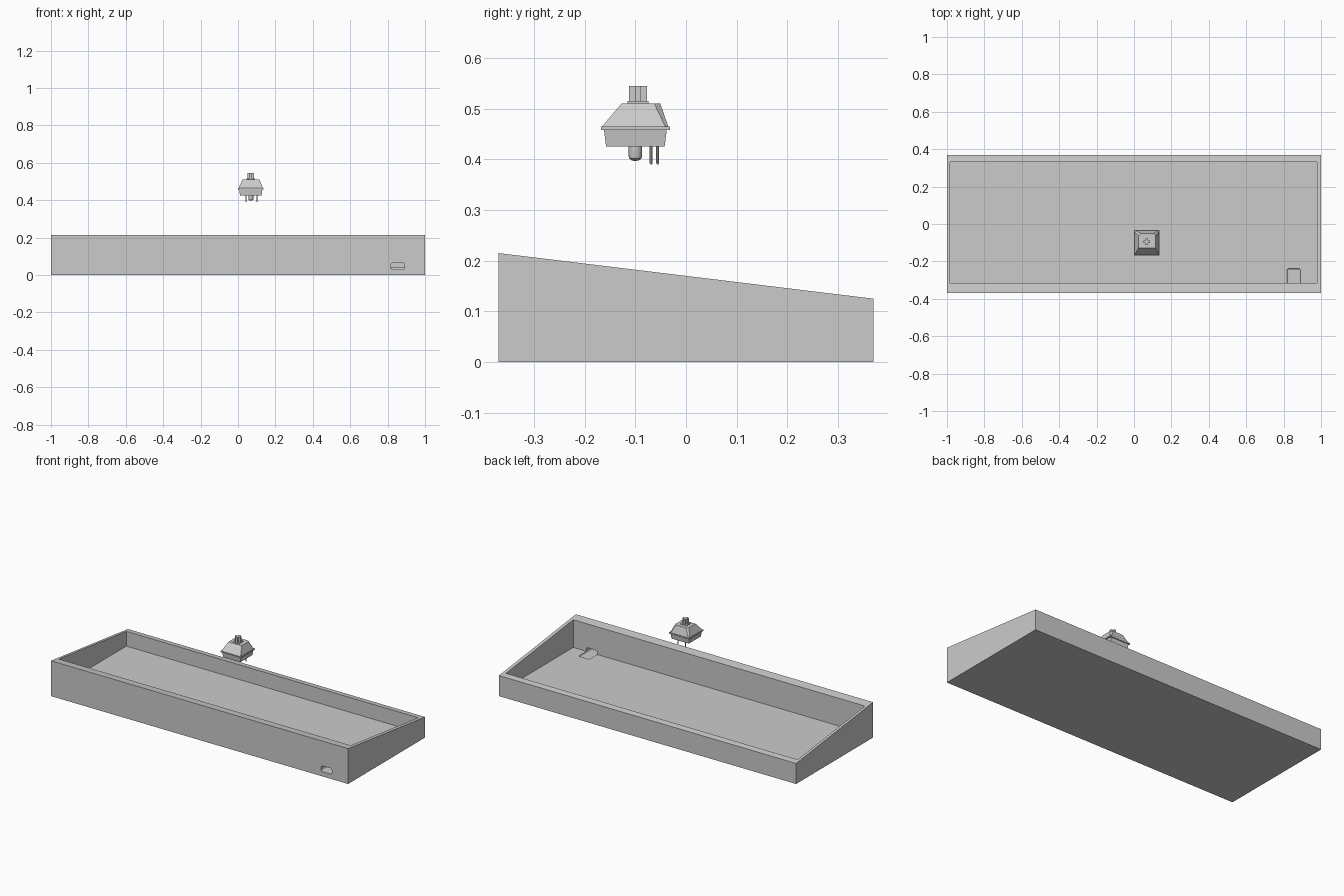
import bpy, bmesh, math
from mathutils import Matrix, Vector

if "Cube" in bpy.data.objects:
    bpy.data.objects.remove(bpy.data.objects["Cube"])

def finish(name, bm):
    bmesh.ops.recalc_face_normals(bm, faces=bm.faces)
    me = bpy.data.meshes.new(name)
    bm.to_mesh(me)
    bm.free()
    ob = bpy.data.objects.new(name, me)
    bpy.context.collection.objects.link(ob)
    return ob

def loft(name, rings):
    """Skin a stack of equally sized point rings and cap both ends."""
    bm = bmesh.new()
    vs = [[bm.verts.new(p) for p in r] for r in rings]
    n = len(vs[0])
    for a, b in zip(vs, vs[1:]):
        for i in range(n):
            bm.faces.new((a[i], a[(i + 1) % n], b[(i + 1) % n], b[i]))
    bm.faces.new(vs[0])
    bm.faces.new(vs[-1])
    return finish(name, bm)

def rect(x0, x1, y0, y1, z, c=0.0):
    """Rectangle ring at height z; c chamfers the two back corners."""
    return [(x0, y0, z), (x1, y0, z), (x1, y1 - c, z), (x1 - c, y1, z),
            (x0 + c, y1, z), (x0, y1 - c, z)] if c else \
           [(x0, y0, z), (x1, y0, z), (x1, y1, z), (x0, y1, z)]

def box(name, x0, x1, y0, y1, z0, z1):
    return loft(name, [rect(x0, x1, y0, y1, z0), rect(x0, x1, y0, y1, z1)])

def cut(target, cutter):
    m = target.modifiers.new("cut", "BOOLEAN")
    m.operation, m.solver, m.object = "DIFFERENCE", "EXACT", cutter
    bpy.context.view_layer.objects.active = target
    bpy.ops.object.modifier_apply(modifier=m.name)
    bpy.data.objects.remove(cutter)

# Wedge-shaped case: side profile extruded along x
profile = [(-0.37, 0), (0.37, 0), (0.37, 0.125), (-0.37, 0.215)]
case = loft("keyboard_case", [[(x, y, z) for y, z in profile] for x in (-1, 1)])
cut(case, box("tray_cutter", -0.984, 0.979, -0.315, 0.332, 0.04, 0.4))

# Cable port through the front wall, sinking slightly into the floor
port = box("port_cutter", 0.818, 0.89, -0.42, -0.238, 0.029, 0.064)
bm = bmesh.new()
bm.from_mesh(port.data)
bmesh.ops.bevel(bm, geom=bm.edges[:], offset=0.009, segments=3, profile=0.5, affect='EDGES')
bm.to_mesh(port.data)
bm.free()
cut(case, port)

# Key switch housing
cx, cy = 0.0685, -0.1
loft("switch_upper_housing", [
    rect(cx - 0.065, cx + 0.065, -0.166, -0.035, 0.465, 0.006),
    rect(cx - 0.044, cx + 0.046, -0.127, -0.051, 0.511, 0.012)])
box("switch_flange", cx - 0.0685, cx + 0.0685, cy - 0.068, cy + 0.068, 0.458, 0.465)
loft("switch_lower_housing", [
    rect(cx - 0.058, cx + 0.058, cy - 0.058, cy + 0.058, 0.426),
    rect(cx - 0.062, cx + 0.062, cy - 0.062, cy + 0.062, 0.458)])

# Stem collar and cross-shaped stem
sy = -0.095
box("stem_collar", cx - 0.022, cx + 0.022, sy - 0.021, sy + 0.021, 0.511, 0.515)
a, b = 0.0175, 0.006
cross = [(b, b), (b, a), (-b, a), (-b, b), (-a, b), (-a, -b),
         (-b, -b), (-b, -a), (b, -a), (b, -b), (a, -b), (a, b)]
loft("switch_stem", [[(cx + x, sy + y, z) for x, y in cross] for z in (0.513, 0.545)])

# Rounded posts underneath: one locating peg and two contact pins
def post(name, x, y, r, z_top, z_bot, tip, sides):
    steps = [(z_top, r)] + [(z_bot + tip * (1 - math.sin(t)), r * math.cos(t))
                            for t in (0, 0.5, 1.0, 1.4)]
    ob = loft(name, [[(x + q * math.cos(2 * math.pi * i / sides),
                       y + q * math.sin(2 * math.pi * i / sides), z)
                      for i in range(sides)] for z, q in steps])
    bpy.ops.object.select_all(action='DESELECT')
    ob.select_set(True)
    bpy.context.view_layer.objects.active = ob
    bpy.ops.object.shade_smooth_by_angle()

post("locating_peg", cx, cy, 0.0135, 0.43, 0.397, 0.009, 20)
post("contact_pin_left", cx - 0.025, cy + 0.044, 0.003, 0.43, 0.39, 0.003, 10)
post("contact_pin_right", cx + 0.033, cy + 0.031, 0.003, 0.43, 0.39, 0.003, 10)
